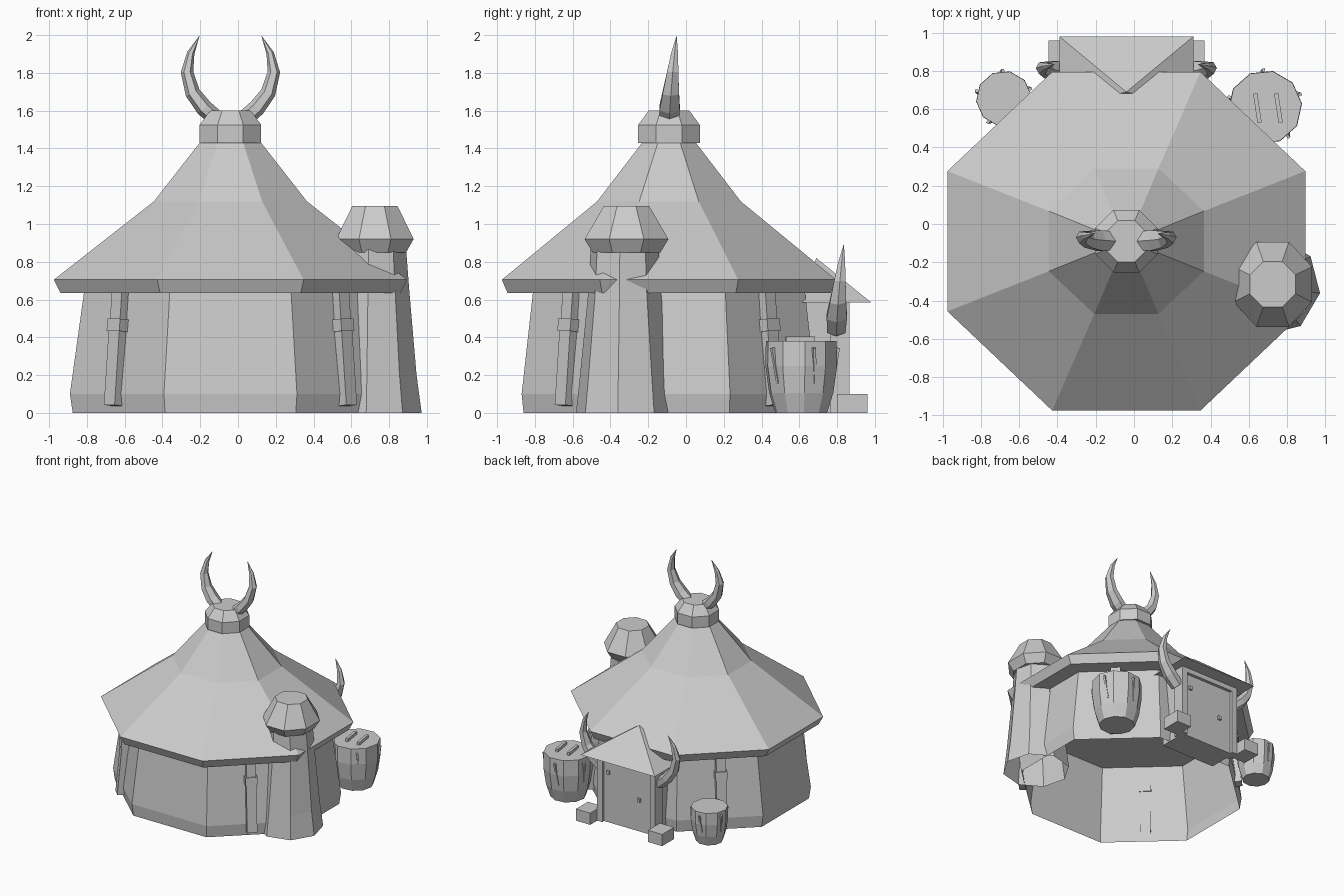
import bpy, bmesh, math
from mathutils import Matrix, Vector

cube = bpy.data.objects.get("Cube")
if cube:
    bpy.data.objects.remove(cube, do_unlink=True)

GREY = bpy.data.materials.new("plain grey")
GREY.use_nodes = True
GREY.diffuse_color = (0.6, 0.6, 0.6, 1)
GREY.node_tree.nodes["Principled BSDF"].inputs["Base Color"].default_value = (0.6, 0.6, 0.6, 1)

CX, CY = -0.04, -0.09      # middle of the round house
FLAT = math.pi / 8         # turns an octagon so its sides face the axes


def finish(name, bm):
    bmesh.ops.recalc_face_normals(bm, faces=bm.faces)
    mesh = bpy.data.meshes.new(name)
    bm.to_mesh(mesh)
    bm.free()
    mesh.materials.append(GREY)
    ob = bpy.data.objects.new(name, mesh)
    bpy.context.collection.objects.link(ob)
    return ob


def loft(name, rings, bottom=True, top=True):
    """Skin a list of point rings with quads."""
    bm = bmesh.new()
    loops = [[bm.verts.new(p) for p in ring] for ring in rings]
    n = len(loops[0])
    for a, b in zip(loops, loops[1:]):
        for i in range(n):
            j = (i + 1) % n
            bm.faces.new((a[i], a[j], b[j], b[i]))
    if bottom:
        bm.faces.new(loops[0][::-1])
    if top:
        bm.faces.new(loops[-1])
    return finish(name, bm)


def lathe(name, x, y, profile, sides=8, turn=FLAT, bottom=True, top=True):
    """Profile entries are (x apothem, y apothem, z)."""
    k = 1 / math.cos(math.pi / sides)
    angles = [turn + math.tau * i / sides for i in range(sides)]
    rings = [[(x + ax * k * math.cos(a), y + ay * k * math.sin(a), z) for a in angles]
             for ax, ay, z in profile]
    return loft(name, rings, bottom, top)


def box(name, centre, size, frame=Matrix()):
    bm = bmesh.new()
    bmesh.ops.create_cube(bm, size=1)
    bm.transform(frame @ Matrix.Translation(centre) @ Matrix.Diagonal((*size, 1)))
    return finish(name, bm)


def horn(name, x, y, z, side):
    """Curved tapering horn: path entries are (out, up, thickness, width)."""
    path = [(0.06, 0.0, 0.045, 0.055), (0.14, 0.07, 0.045, 0.062), (0.20, 0.15, 0.04, 0.05),
            (0.23, 0.26, 0.033, 0.035), (0.21, 0.36, 0.02, 0.02), (0.165, 0.45, 0.001, 0.001)]
    rings = []
    for i, (u, h, t, w) in enumerate(path):
        a, b = path[max(i - 1, 0)], path[min(i + 1, len(path) - 1)]
        d = Vector((b[0] - a[0], b[1] - a[1])).normalized()
        drift = 0.04 * (h / 0.45) ** 1.3
        ring = []
        for s in range(6):
            c, q = math.cos(math.tau * s / 6), math.sin(math.tau * s / 6)
            ring.append((x + side * (u + d.y * t * c), y + drift + w * q, z + h - d.x * t * c))
        rings.append(ring)
    loft(name, rings)


# House walls and big tent-like roof
lathe("house_wall", CX, CY, [(0.835, 0.77, 0), (0.85, 0.78, 0.1), (0.775, 0.72, 0.64)],
      bottom=False, top=False)
lathe("house_roof", CX, CY, [(0.90, 0.855, 0.635), (0.935, 0.885, 0.705),
                             (0.405, 0.38, 1.12), (0.155, 0.135, 1.44)])
lathe("roof_cap", CX, CY, [(0.163, 0.163, 1.43), (0.163, 0.163, 1.525), (0.108, 0.108, 1.6)])

# Leaning posts on the diagonal walls
for i, (sx, sy) in enumerate([(1, 1), (-1, 1), (-1, -1), (1, -1)]):
    frame = (Matrix.Translation((CX + sx * 0.625, CY + sy * 0.56, 0))
             @ Matrix.Rotation(math.atan2(sy, sx) - math.pi / 2, 4, 'Z')
             @ Matrix.Rotation(0.09, 4, 'X'))
    box(f"post_lower_{i}", (0, 0, 0.24), (0.08, 0.055, 0.40), frame)
    box(f"post_collar_{i}", (0, 0, 0.465), (0.095, 0.07, 0.065), frame)
    box(f"post_upper_{i}", (0, 0, 0.57), (0.075, 0.05, 0.15), frame)

# Chimney tower
lathe("chimney_body", 0.715, -0.325,
      [(0.24, 0.24, 0), (0.215, 0.22, 0.2), (0.18, 0.18, 0.635), (0.163, 0.168, 0.87)],
      turn=-0.14, bottom=False)
lathe("chimney_cap", 0.725, -0.315,
      [(0.165, 0.18, 0.85), (0.205, 0.222, 0.92), (0.12, 0.12, 1.095)])

# Porch: shell, frame, recessed door
box("porch_body", (CX, 0.72, 0.3), (0.50, 0.24, 0.6))
for side, label in ((1, "left"), (-1, "right")):
    box(f"door_post_{label}", (CX + side * 0.25, 0.815, 0.3), (0.05, 0.10, 0.6))
    box(f"stone_block_{label}", (CX + side * 0.34, 0.88, 0.05), (0.135, 0.16, 0.1))
    horn(f"roof_horn_{label}", CX, CY, 1.545, side)
    horn(f"porch_horn_{label}", CX + side * 0.21, 0.795, 0.44, side)
box("door_lintel", (CX, 0.815, 0.565), (0.5, 0.10, 0.04))
box("door_knob", (-0.15, 0.848, 0.27), (0.025, 0.02, 0.03))
box("door_hinge", (0.14, 0.848, 0.43), (0.025, 0.02, 0.03))

# Porch roof: a pyramid running into the main roof
bm = bmesh.new()
apex = bm.verts.new((CX, 0.69, 0.82))
base = [bm.verts.new((CX + u, v, 0.585))
        for u, v in ((-0.35, 0.61), (0.35, 0.61), (0.35, 0.98), (-0.35, 0.98))]
bm.faces.new(base[::-1])
for i in range(4):
    bm.faces.new((base[i], base[(i + 1) % 4], apex))
finish("porch_roof", bm)


# Barrels with thin raised splinters round the staves
def barrel(name, x, y, r, h):
    shape = [(0.7, 0), (0.87, 0.28), (0.97, 0.65), (0.96, 1)]
    lathe(name, x, y, [(r * a, r * a, h * z) for a, z in shape], sides=10, turn=0.1)
    for i in range(5):
        frame = (Matrix.Translation((x, y, 0)) @ Matrix.Rotation(0.4 + math.tau * i / 5, 4, 'Z')
                 @ Matrix.Translation((0.95 * r, 0, 0.66 * h)) @ Matrix.Rotation(0.14, 4, 'Y')
                 @ Matrix.Rotation(0.1, 4, 'X'))
        box(f"{name}_splinter_{i}", (0, 0, 0), (0.02, 0.015, 0.5 * h), frame)


barrel("large_barrel", 0.685, 0.61, 0.19, 0.38)
barrel("small_barrel", -0.68, 0.655, 0.143, 0.29)
for i, x in enumerate((0.645, 0.755)):
    frame = Matrix.Translation((x, 0.605, 0.39)) @ Matrix.Rotation(0.15, 4, 'Z')
    box(f"barrel_lid_slat_{i}", (0, 0, 0), (0.022, 0.155, 0.03), frame)
